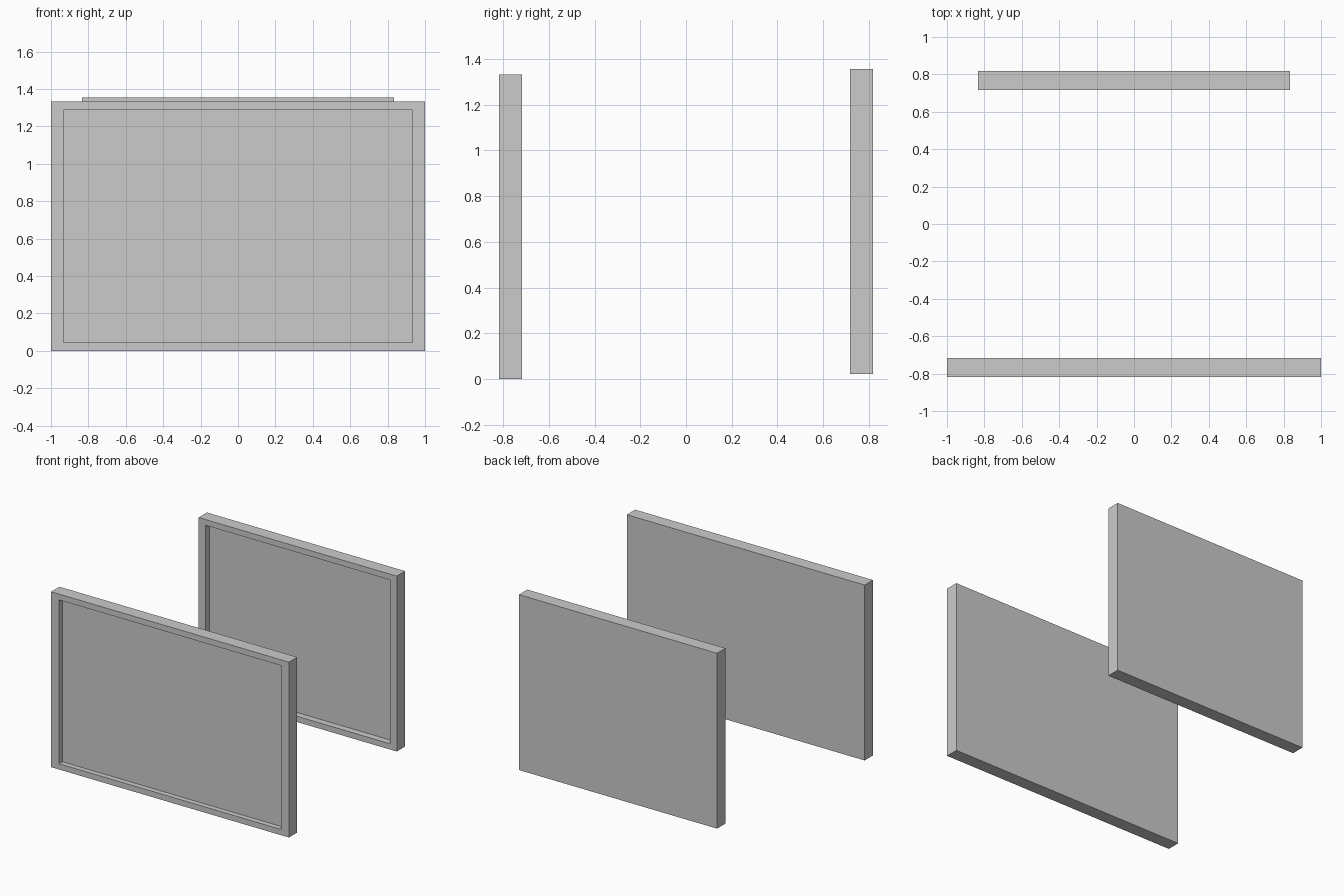
import bpy, bmesh
from mathutils import Matrix, Vector

if "Cube" in bpy.data.objects:
    bpy.data.objects.remove(bpy.data.objects["Cube"])


def framed_panel(name, width, height, thick, y, z, border_x, border_z, depth):
    """Slab with a rectangular recess in its front (-y) face."""
    bm = bmesh.new()
    bmesh.ops.create_cube(
        bm, size=1,
        matrix=Matrix.Translation((0, y, z + height / 2))
        @ Matrix.Diagonal((width, thick, height, 1)))
    bm.normal_update()
    front = min(bm.faces, key=lambda f: f.calc_center_median().y)

    # Raised border around the front
    bmesh.ops.inset_region(bm, faces=[front], thickness=0.02)
    for v in front.verts:
        v.co.x = (width / 2 - border_x) * (1 if v.co.x > 0 else -1)
        side = 1 if v.co.z > z + height / 2 else -1
        v.co.z = z + height / 2 + side * (height / 2 - border_z)

    # Sunken screen area
    res = bmesh.ops.extrude_face_region(bm, geom=[front])
    verts = [g for g in res["geom"] if isinstance(g, bmesh.types.BMVert)]
    bmesh.ops.translate(bm, verts=verts, vec=Vector((0, depth, 0)))
    if front.is_valid:
        bmesh.ops.delete(bm, geom=[front], context='FACES_ONLY')
    bmesh.ops.recalc_face_normals(bm, faces=bm.faces)

    mesh = bpy.data.meshes.new(name)
    bm.to_mesh(mesh)
    bm.free()
    obj = bpy.data.objects.new(name, mesh)
    bpy.context.collection.objects.link(obj)
    return obj


# Wide panel in front, narrower one behind it
framed_panel("front_panel", 2.0, 1.333, 0.1, -0.767, 0.0, 0.067, 0.044, 0.04)
framed_panel("back_panel", 1.666, 1.333, 0.1, 0.767, 0.023, 0.056, 0.044, 0.05)
